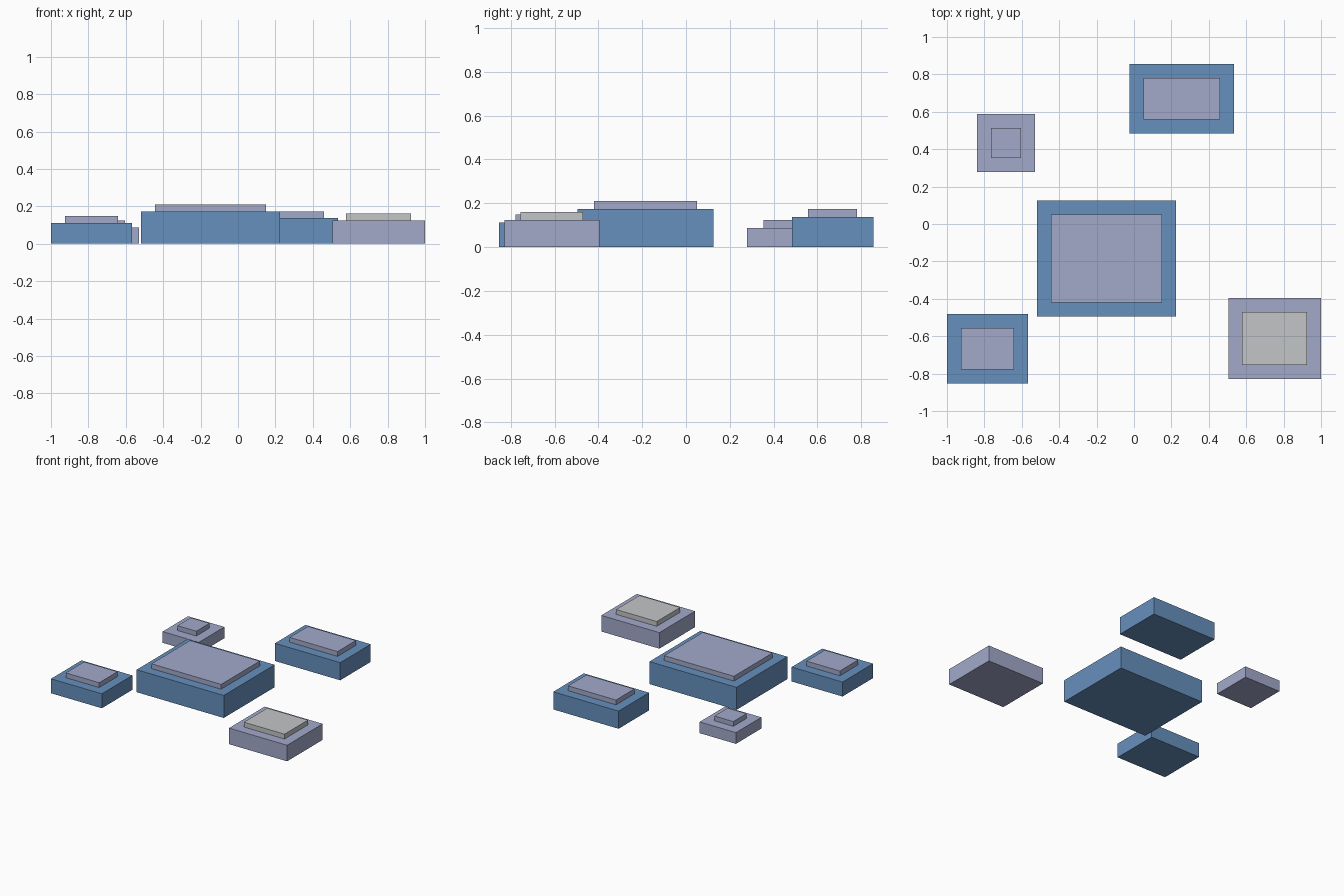
import bpy

if "Cube" in bpy.data.objects:
    bpy.data.objects.remove(bpy.data.objects["Cube"], do_unlink=True)

UNIT = 0.062       # module all slabs are sized in
RIM = 1.2          # exposed border around each cap
CAP_HEIGHT = 0.6


def material(name, colour):
    mat = bpy.data.materials.new(name)
    mat.use_nodes = True
    mat.diffuse_color = (*colour, 1)
    mat.node_tree.nodes["Principled BSDF"].inputs["Base Color"].default_value = (*colour, 1)
    return mat


blue = material("slate blue", (0.135, 0.28, 0.51))
lavender = material("pale lavender", (0.36, 0.40, 0.59))
grey = material("light grey", (0.54, 0.56, 0.575))


def slab(name, centre, size, bottom, mat):
    """Box of the given size (in modules) resting on the height bottom."""
    x, y, z = (s * UNIT for s in size)
    bpy.ops.mesh.primitive_cube_add(size=1, location=(*centre, bottom + z / 2))
    obj = bpy.context.object
    obj.name = name
    obj.scale = (x, y, z)
    bpy.ops.object.transform_apply(location=False, rotation=False, scale=True)
    obj.data.materials.append(mat)


def platform(name, centre, width, depth, height, base_mat, cap_mat):
    """Broad base with a thin, smaller cap centred on top."""
    slab(name + "_base", centre, (width, depth, height), 0, base_mat)
    cap = (width - 2 * RIM, depth - 2 * RIM, CAP_HEIGHT)
    slab(name + "_cap", centre, cap, height * UNIT, cap_mat)


# Five separate stepped platforms
platform("central_platform", (-0.147, -0.185), 12, 10, 2.8, blue, lavender)
platform("back_platform", (0.256, 0.669), 9, 6, 2.2, blue, lavender)
platform("small_back_platform", (-0.684, 0.434), 5, 5, 1.4, lavender, lavender)
platform("front_right_platform", (-0.783, -0.667), 7, 6, 1.8, blue, lavender)
platform("front_left_platform", (0.752, -0.612), 8, 7, 2.0, lavender, grey)
